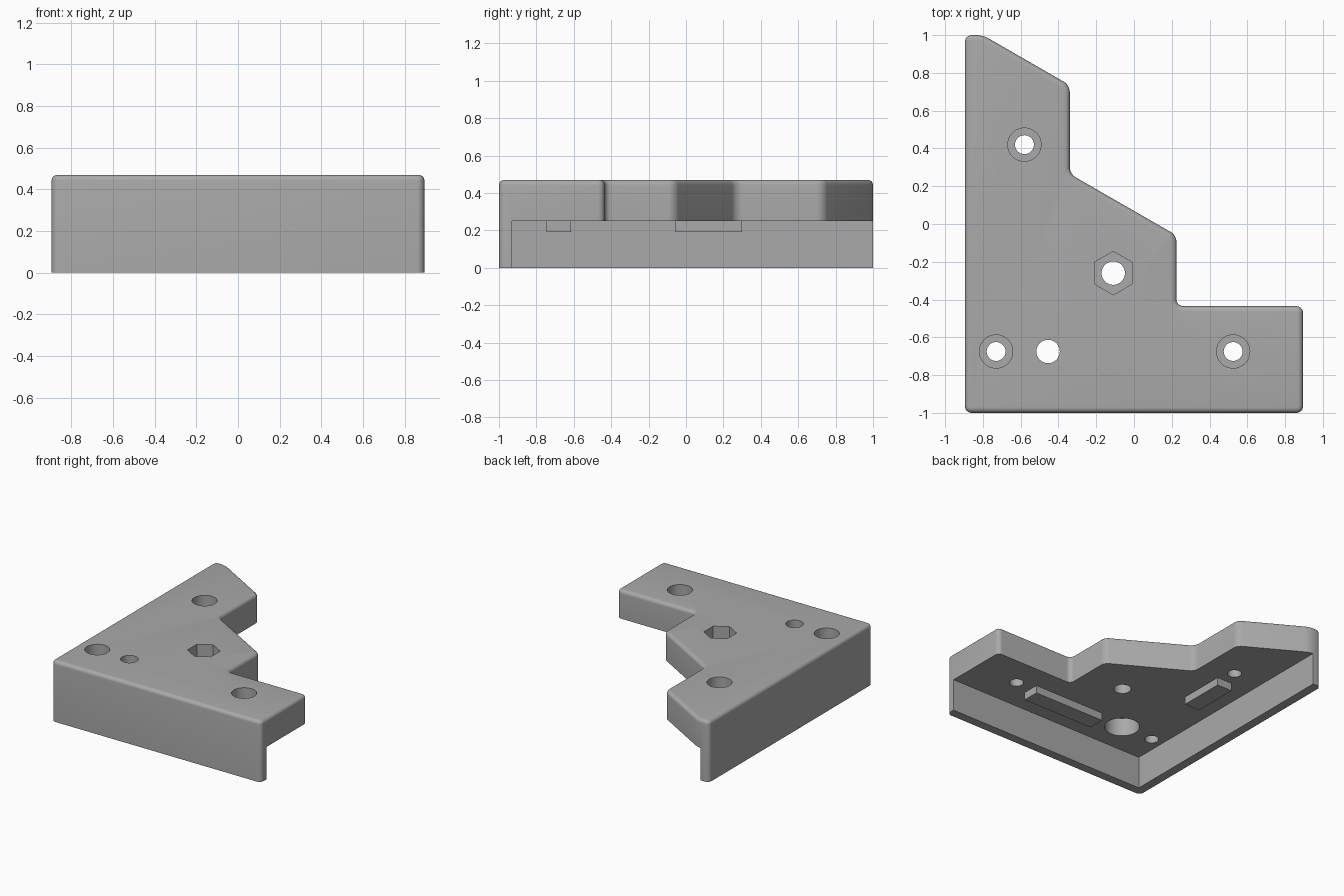
import bpy, bmesh, math

cube = bpy.data.objects.get("Cube")
if cube:
    bpy.data.objects.remove(cube, do_unlink=True)

TOP, UNDERSIDE = 0.47, 0.25

# Single grey plastic
grey = bpy.data.materials.new("grey_plastic")
grey.use_nodes = True
colour = (0.4, 0.4, 0.4, 1)
grey.diffuse_color = colour
grey.node_tree.nodes["Principled BSDF"].inputs["Base Color"].default_value = colour


def make_object(name, bm):
    bmesh.ops.recalc_face_normals(bm, faces=bm.faces)
    mesh = bpy.data.meshes.new(name)
    bm.to_mesh(mesh)
    bm.free()
    mesh.materials.append(grey)
    obj = bpy.data.objects.new(name, mesh)
    bpy.context.collection.objects.link(obj)
    return obj


def prism(name, points, z0, z1, corner=0, top_round=0):
    """Extruded outline with rounded upright corners and a rounded top rim."""
    bm = bmesh.new()
    base = bm.faces.new([bm.verts.new((x, y, z0)) for x, y in points])
    result = bmesh.ops.extrude_face_region(bm, geom=[base])
    for v in result["geom"]:
        if isinstance(v, bmesh.types.BMVert):
            v.co.z = z1
    bmesh.ops.recalc_face_normals(bm, faces=bm.faces)
    if corner:
        uprights = [e for e in bm.edges if abs(e.verts[0].co.z - e.verts[1].co.z) > 0.01]
        bmesh.ops.bevel(bm, geom=uprights, offset=corner, segments=6,
                        profile=0.5, affect='EDGES')
    if top_round:
        rim = [e for e in bm.edges if all(v.co.z > z1 - 0.001 for v in e.verts)]
        bmesh.ops.bevel(bm, geom=rim, offset=top_round, segments=5,
                        profile=0.5, affect='EDGES')
    return make_object(name, bm)


def box(name, x0, x1, y0, y1, z0, z1):
    return prism(name, [(x0, y0), (x1, y0), (x1, y1), (x0, y1)], z0, z1)


def round_cutter(x, y, radius, z0, z1, sides=48):
    ring = [(x + radius * math.sin(i * math.tau / sides),
             y + radius * math.cos(i * math.tau / sides)) for i in range(sides)]
    return prism("cutter", ring, z0, z1)


def combine(target, tool, operation):
    mod = target.modifiers.new("combine", 'BOOLEAN')
    mod.operation = operation
    mod.solver = 'EXACT'
    mod.object = tool
    bpy.context.view_layer.objects.active = target
    bpy.ops.object.modifier_apply(modifier=mod.name)
    bpy.data.objects.remove(tool, do_unlink=True)


# Stepped corner block
outline = [(-0.895, -1), (0.895, -1), (0.895, -0.435), (0.225, -0.435),
           (0.225, -0.06), (-0.34, 0.265), (-0.34, 0.735), (-0.8, 1), (-0.895, 1)]
bracket = prism("corner_bracket", outline, 0, TOP, corner=0.035, top_round=0.028)

# Hollow below the plate, leaving the front and side fence walls
combine(bracket, box("cutter", -0.825, 1.5, -0.93, 1.5, -0.5, UNDERSIDE), 'DIFFERENCE')

# Locating keys under the plate
for key in [(-0.22, 0.39, -0.745, -0.615), (-0.655, -0.525, -0.06, 0.30)]:
    combine(bracket, box("key", *key, UNDERSIDE - 0.06, UNDERSIDE + 0.05), 'UNION')

# Counterbored screw holes
for x, y in [(-0.58, 0.42), (-0.73, -0.675), (0.525, -0.675)]:
    combine(bracket, round_cutter(x, y, 0.088, TOP - 0.12, 1), 'DIFFERENCE')
    combine(bracket, round_cutter(x, y, 0.05, 0.1, 0.9), 'DIFFERENCE')

# Hexagonal nut recess with a bolt hole
combine(bracket, round_cutter(-0.11, -0.26, 0.115, TOP - 0.11, 1, sides=6), 'DIFFERENCE')
combine(bracket, round_cutter(-0.11, -0.26, 0.062, 0.1, 0.9), 'DIFFERENCE')

# Pin hole, widened from below
combine(bracket, round_cutter(-0.455, -0.675, 0.125, 0.1, UNDERSIDE + 0.14), 'DIFFERENCE')
combine(bracket, round_cutter(-0.455, -0.675, 0.062, 0.15, 0.9), 'DIFFERENCE')

# Smooth fillets and bores, crisp edges
bpy.ops.object.select_all(action='DESELECT')
bracket.select_set(True)
bpy.context.view_layer.objects.active = bracket
bpy.ops.object.shade_smooth_by_angle(angle=math.radians(35))
